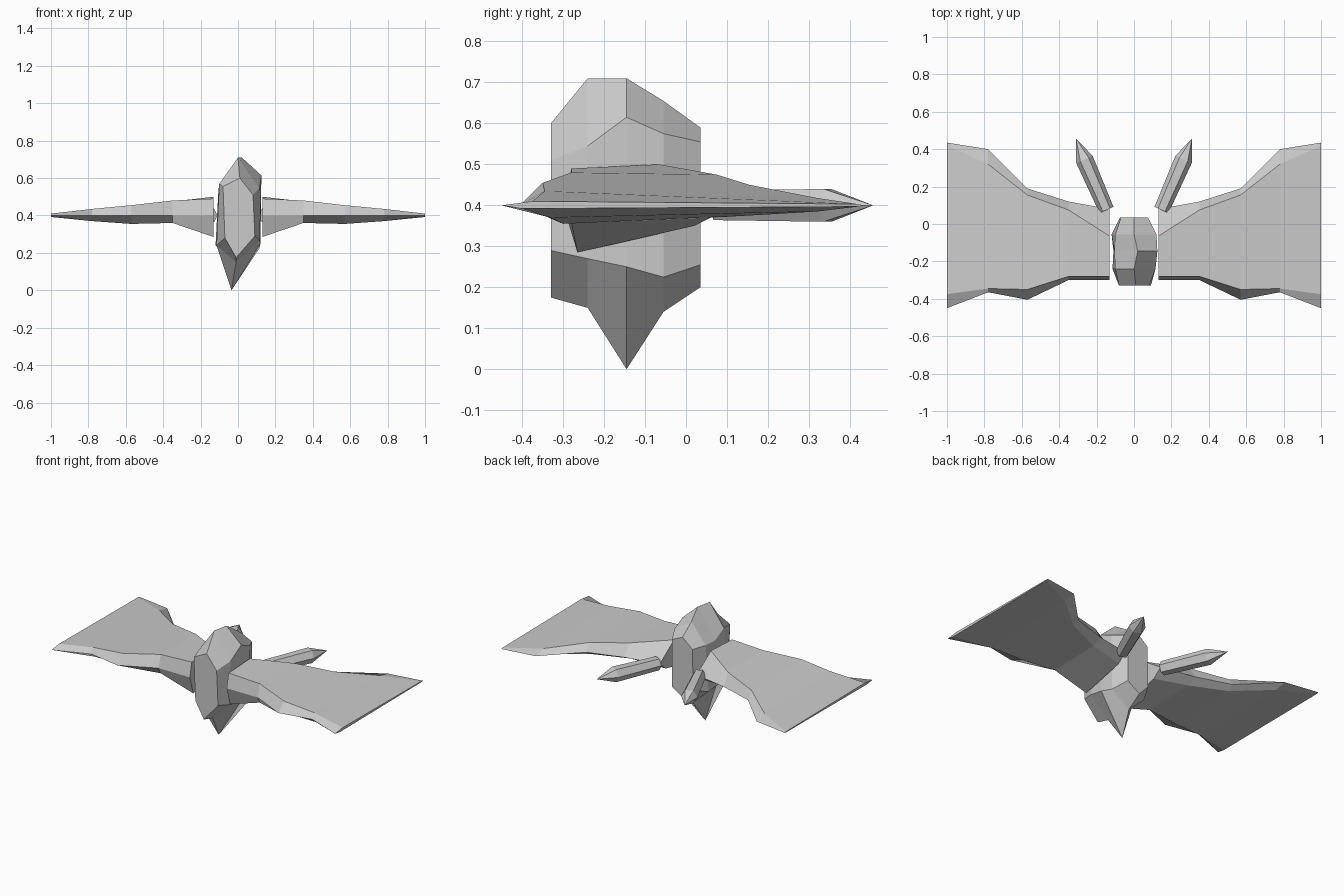
import bpy
import bmesh
from mathutils import Vector

default_cube = bpy.data.objects.get("Cube")
if default_cube:
    bpy.data.objects.remove(default_cube, do_unlink=True)

# One plain stone colour
stone = bpy.data.materials.new("light_grey_stone")
stone.use_nodes = True
grey = (0.6, 0.6, 0.6, 1.0)
stone.diffuse_color = grey
stone.node_tree.nodes["Principled BSDF"].inputs["Base Color"].default_value = grey


def loft(name, rings, tip=None):
    """Join matching rings of points with flat faces, closing both ends."""
    bm = bmesh.new()
    loops = [[bm.verts.new(point) for point in ring] for ring in rings]
    count = len(loops[0])
    for first, second in zip(loops, loops[1:]):
        for i in range(count):
            j = (i + 1) % count
            bm.faces.new((first[i], first[j], second[j], second[i]))
    bm.faces.new(loops[0])
    if tip is None:
        bm.faces.new(loops[-1])
    else:
        point = bm.verts.new(tip)
        for i in range(count):
            bm.faces.new((loops[-1][i], loops[-1][(i + 1) % count], point))
    bmesh.ops.recalc_face_normals(bm, faces=bm.faces[:])
    mesh = bpy.data.meshes.new(name)
    bm.to_mesh(mesh)
    bm.free()
    mesh.materials.append(stone)
    part = bpy.data.objects.new(name, mesh)
    bpy.context.collection.objects.link(part)
    return part


def hexagon(centre, across, up):
    """Six points around a centre, with flat sides above and below."""
    centre, across, up = Vector(centre), Vector(across), Vector(up)
    return [centre + across, centre + across / 2 + up, centre - across / 2 + up,
            centre - across, centre - across / 2 - up, centre + across / 2 - up]


# Central crystal: depth, then (x, z) for bottom, right side, top, left side
crystal_sections = [
    (-.33, [(-.01, .175), (.09, .29), (.08, .51), (.01, .6), (-.08, .555), (-.07, .28)]),
    (-.24, [(-.01, .15), (.115, .27), (.115, .545), (0, .71), (-.1, .57), (-.115, .24)]),
    (-.145, [(-.035, 0), (.12, .25), (.125, .615), (.02, .71), (-.105, .53), (-.11, .24)]),
    (-.055, [(-.01, .14), (.115, .225), (.12, .575), (0, .655), (-.1, .53), (-.12, .24)]),
    (.035, [(-.01, .2), (.075, .255), (.075, .555), (0, .59), (-.07, .53), (-.075, .27)]),
]
loft("central_crystal", [[(x, y, z) for x, z in outline]
                         for y, outline in crystal_sections])

# Wing: span, front edge, top front, top rear, rear edge, under rear, under front
EDGE = 0.4
wing_sections = [
    (.13, -.3, (-.28, .49), (-.065, .5), .08, (.02, .35), (-.265, .285)),
    (.35, -.3, (-.28, .48), (.075, .475), .12, (.06, .37), (-.28, .36)),
    (.57, -.405, (-.35, .455), (.155, .45), .19, (.15, .375), (-.3, .355)),
    (.78, -.365, (-.345, .435), (.32, .418), .4, (.32, .385), (-.33, .37)),
    (1, -.45, (-.375, .41), (.42, .403), .435, (.42, .397), (-.4, .392)),
]
for side, sign in (("left", 1), ("right", -1)):
    rings = []
    for span, front, top_front, top_rear, rear, under_rear, under_front in wing_sections:
        outline = [(front, EDGE), top_front, top_rear, (rear, EDGE), under_rear, under_front]
        rings.append([(sign * span, y, z) for y, z in outline])
    loft(side + "_wing", rings)

    # Pointed six-sided shard trailing behind each wing root
    base = Vector((sign * .147, .075, EDGE))
    shoulder = Vector((sign * .265, .345, EDGE))
    point = Vector((sign * .31, .457, EDGE))
    up = Vector((0, 0, .04))
    across = (shoulder - base).cross(up).normalized()
    loft(side + "_rear_shard",
         [hexagon(base, across * .041, up * .9), hexagon(shoulder, across * .048, up)],
         tip=point)
